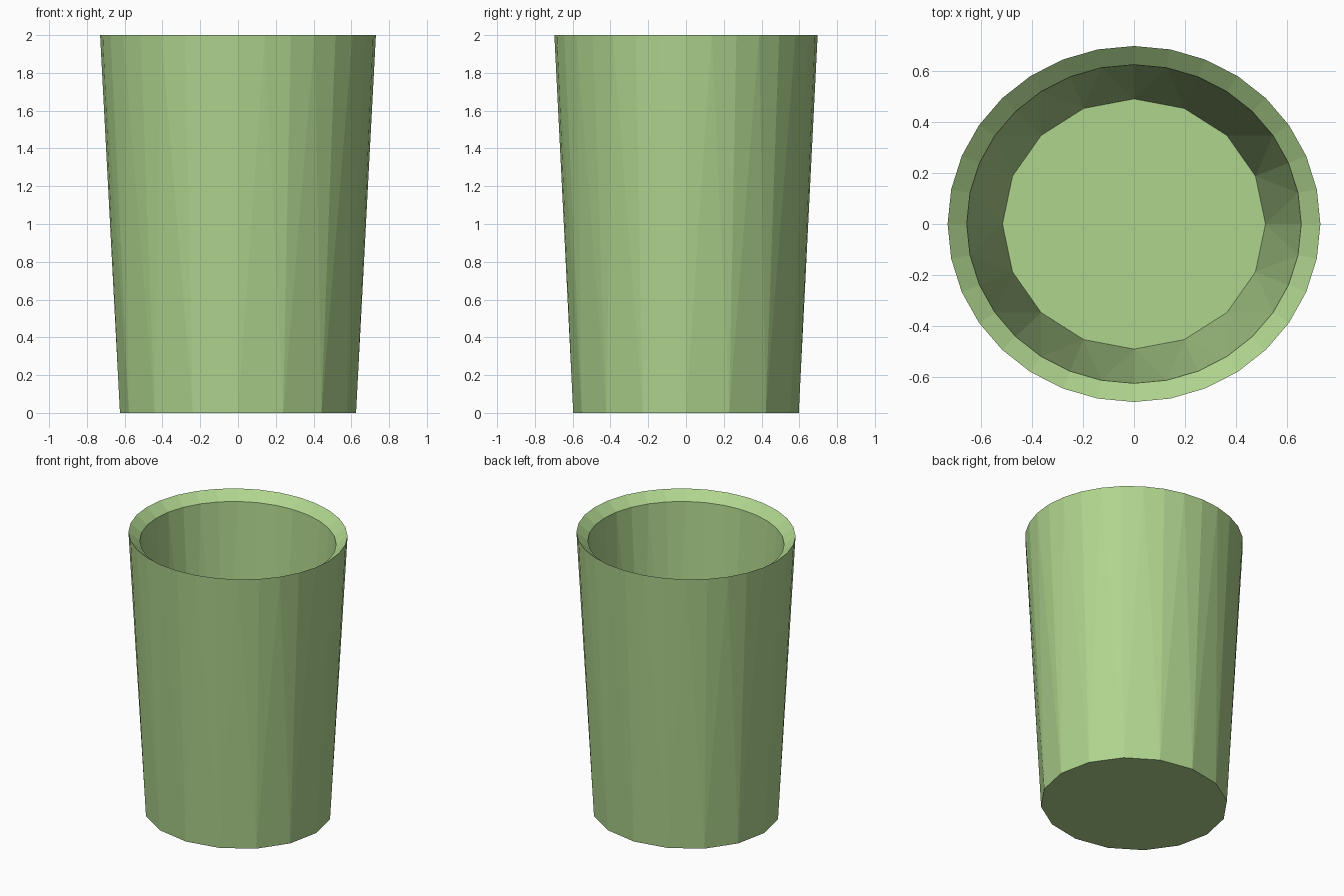
import bpy, bmesh
from math import cos, sin, tau

if "Cube" in bpy.data.objects:
    bpy.data.objects.remove(bpy.data.objects["Cube"])

bm = bmesh.new()


def ring(n, rx, ry, z):
    return [bm.verts.new((rx * cos(tau * i / n), ry * sin(tau * i / n), z)) for i in range(n)]


def taper(low, high):
    """Join a 16-sided ring to a 32-sided ring with triangles."""
    n = len(low)
    for i in range(n):
        a, b = low[i], low[(i + 1) % n]
        h0, h1, h2 = (high[(2 * i + k) % (2 * n)] for k in range(3))
        for tri in ((a, h1, h0), (a, b, h1), (b, h2, h1)):
            bm.faces.new(tri)


# Rings: outer base, outer rim, inner rim (slightly sunken), inner floor
base = ring(16, 0.625, 0.597, 0.0)
rim_out = ring(32, 0.73, 0.697, 2.0)
rim_in = ring(32, 0.655, 0.624, 1.94)
floor = ring(16, 0.515, 0.49, 0.1)

# Walls
taper(base, rim_out)
taper(floor, rim_in)

# Bevelled lip
for i in range(32):
    j = (i + 1) % 32
    bm.faces.new((rim_out[i], rim_out[j], rim_in[j], rim_in[i]))

# Underside and inside floor
bm.faces.new(base[::-1])
bm.faces.new(floor)
bmesh.ops.recalc_face_normals(bm, faces=bm.faces[:])

mesh = bpy.data.meshes.new("cup")
bm.to_mesh(mesh)
bm.free()
cup = bpy.data.objects.new("cup", mesh)
bpy.context.collection.objects.link(cup)

mat = bpy.data.materials.new("light_green")
mat.diffuse_color = (0.43, 0.66, 0.27, 1)
mat.use_nodes = True
mat.node_tree.nodes["Principled BSDF"].inputs["Base Color"].default_value = mat.diffuse_color
mesh.materials.append(mat)
